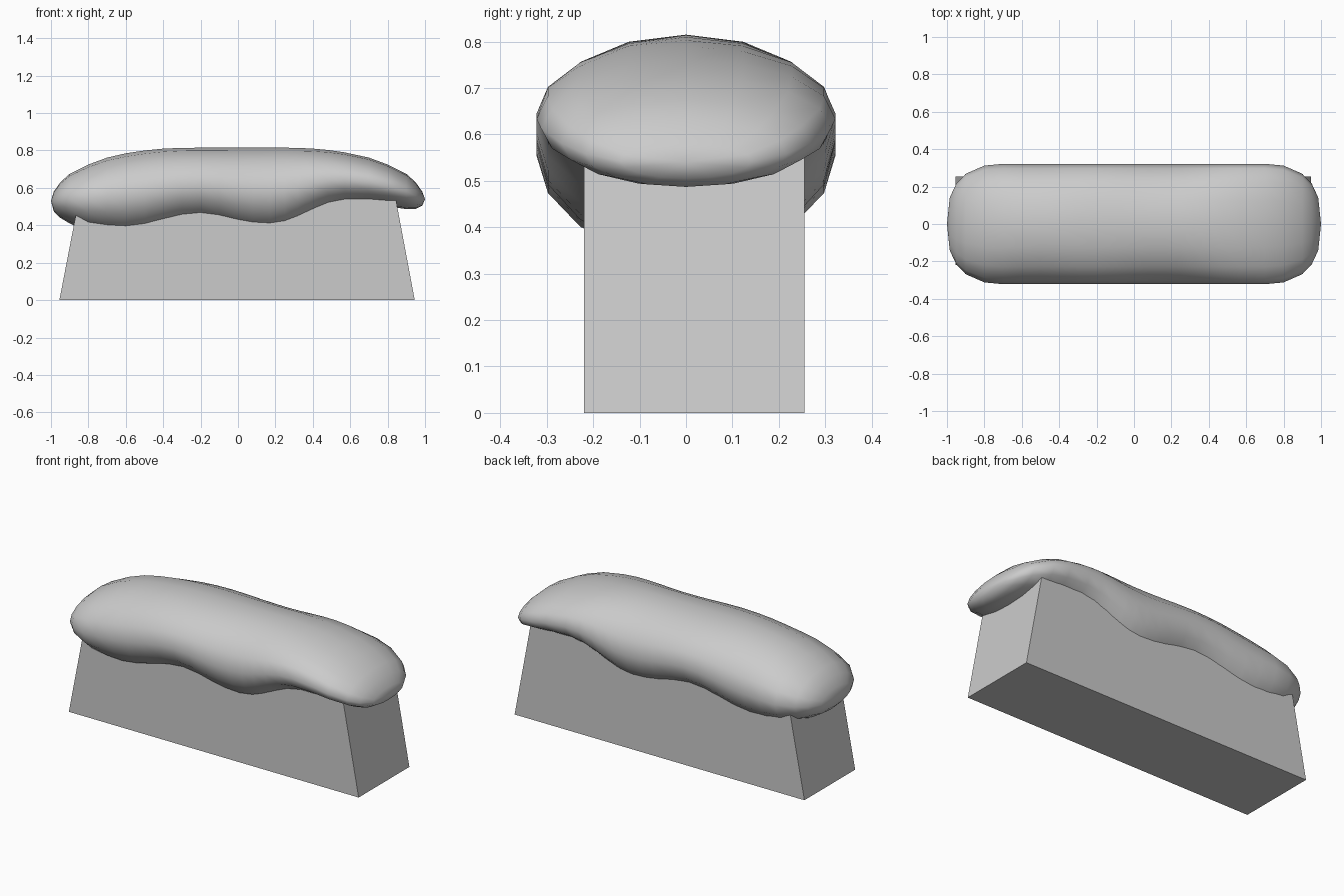
import bpy, bmesh, math

if "Cube" in bpy.data.objects:
    bpy.data.objects.remove(bpy.data.objects["Cube"])

# (x, top z, bottom z) along the drooping cap
STATIONS = [
    (-0.985, 0.58, 0.475), (-0.95, 0.63, 0.44), (-0.9, 0.675, 0.41),
    (-0.8, 0.725, 0.365), (-0.7, 0.762, 0.345), (-0.6, 0.785, 0.335),
    (-0.5, 0.8, 0.347), (-0.4, 0.81, 0.375), (-0.3, 0.814, 0.402),
    (-0.2, 0.815, 0.413), (-0.1, 0.815, 0.398), (0.0, 0.815, 0.37),
    (0.08, 0.815, 0.354), (0.17, 0.815, 0.348), (0.25, 0.815, 0.362),
    (0.32, 0.814, 0.393), (0.4, 0.81, 0.437), (0.48, 0.803, 0.477),
    (0.57, 0.79, 0.5), (0.7, 0.762, 0.505), (0.8, 0.725, 0.5),
    (0.9, 0.675, 0.487), (0.95, 0.63, 0.487), (0.985, 0.58, 0.505),
]
SIDES = 16


def half_width(x):
    t = max(0.0, (abs(x) - 0.68) / 0.32)
    return 0.322 * (1 - t ** 2.6) ** (1 / 2.6)


def finish(bm, name):
    bmesh.ops.recalc_face_normals(bm, faces=bm.faces)
    mesh = bpy.data.meshes.new(name)
    bm.to_mesh(mesh)
    bm.free()
    obj = bpy.data.objects.new(name, mesh)
    bpy.context.collection.objects.link(obj)
    return obj


# Soft cap: elliptical rings lofted along x, closed to a point at each end
bm = bmesh.new()
rings = []
for x, top, bottom in STATIONS:
    c, h, w = (top + bottom) / 2, (top - bottom) / 2, half_width(x)
    rings.append([bm.verts.new((x, w * math.cos(a), c + h * math.sin(a)))
                  for a in (2 * math.pi * k / SIDES for k in range(SIDES))])
for r0, r1 in zip(rings, rings[1:]):
    for k in range(SIDES):
        n = (k + 1) % SIDES
        bm.faces.new((r0[k], r0[n], r1[n], r1[k]))
for ring, tip in ((rings[0], (-1, 0, 0.53)), (rings[-1], (1, 0, 0.54))):
    v = bm.verts.new(tip)
    for k in range(SIDES):
        bm.faces.new((ring[k], ring[(k + 1) % SIDES], v))
for f in bm.faces:
    f.smooth = True
finish(bm, "soft_cap")

# Tapered block base, set slightly toward the back
bm = bmesh.new()
profile = [(-0.955, 0), (0.945, 0), (0.838, 0.57), (-0.845, 0.57)]
face = bm.faces.new([bm.verts.new((x, -0.22, z)) for x, z in profile])
ext = bmesh.ops.extrude_face_region(bm, geom=[face], use_keep_orig=True)
bmesh.ops.translate(bm, vec=(0, 0.475, 0),
                    verts=[g for g in ext["geom"] if isinstance(g, bmesh.types.BMVert)])
finish(bm, "tapered_base")
